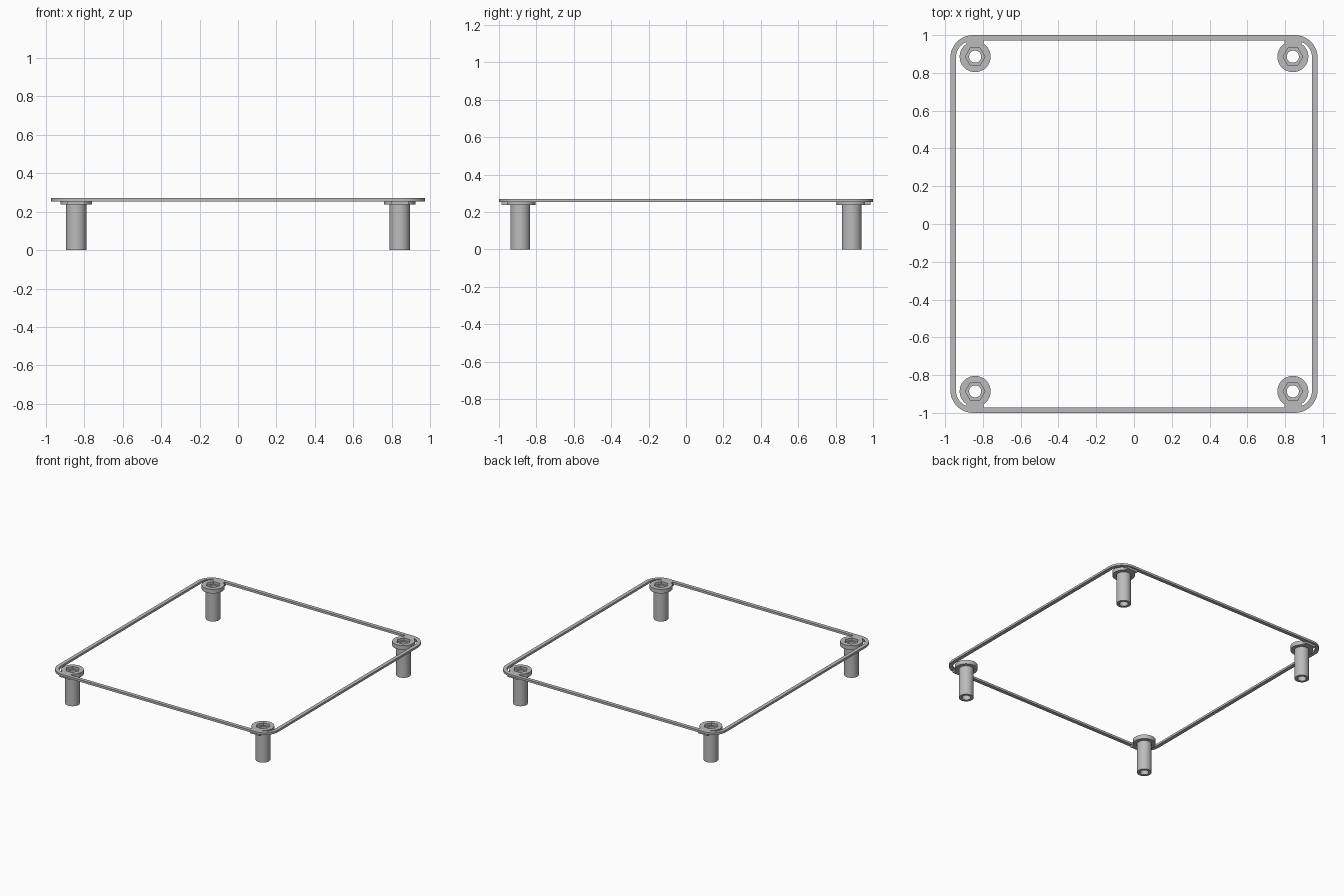
import bpy, bmesh
from math import cos, sin, pi, radians

cube = bpy.data.objects.get("Cube")
if cube:
    bpy.data.objects.remove(cube, do_unlink=True)

grey = bpy.data.materials.new("plain grey")
grey.use_nodes = True
grey.diffuse_color = (0.5, 0.5, 0.5, 1)
grey.node_tree.nodes["Principled BSDF"].inputs["Base Color"].default_value = (0.5, 0.5, 0.5, 1)

TOP = 0.27
HALF_X, HALF_Y = 0.972, 1.0
RIM, CORNER = 0.029, 0.12
POST_X, POST_Y = 0.841, 0.886
FLANGE_Z, FRAME_Z = 0.237, 0.253


def loft(name, rings):
    """Join a cyclic list of closed rings into a hollow solid."""
    bm = bmesh.new()
    loops = [[bm.verts.new(p) for p in ring] for ring in rings]
    n = len(loops[0])
    for a, b in zip(loops, loops[1:] + loops[:1]):
        for i in range(n):
            j = (i + 1) % n
            bm.faces.new((a[i], a[j], b[j], b[i]))
    finish(name, bm)


def finish(name, bm):
    bmesh.ops.recalc_face_normals(bm, faces=bm.faces)
    mesh = bpy.data.meshes.new(name)
    bm.to_mesh(mesh)
    bm.free()
    mesh.materials.append(grey)
    obj = bpy.data.objects.new(name, mesh)
    bpy.context.collection.objects.link(obj)
    bpy.ops.object.select_all(action='DESELECT')
    obj.select_set(True)
    bpy.context.view_layer.objects.active = obj
    bpy.ops.object.shade_smooth_by_angle(angle=radians(30))


def rounded_ring(inset, z, steps=12):
    """Rounded rectangle, inset from the outer edge."""
    pts = []
    for k, (sx, sy) in enumerate([(1, 1), (-1, 1), (-1, -1), (1, -1)]):
        for i in range(steps + 1):
            a = (k + i / steps) * pi / 2
            r = CORNER - inset
            pts.append((sx * (HALF_X - CORNER) + r * cos(a),
                        sy * (HALF_Y - CORNER) + r * sin(a), z))
    return pts


def round_ring(x, y, radius, z, hexagon=False, n=48):
    """Circle, or a hexagon sampled at the same angles."""
    pts = []
    for i in range(n):
        a = 2 * pi * i / n
        r = radius
        if hexagon:
            r *= cos(pi / 6) / cos(a % (pi / 3) - pi / 6)
        pts.append((x + r * cos(a), y + r * sin(a), z))
    return pts


# Thin rounded frame
loft("frame", [rounded_ring(0, FRAME_Z), rounded_ring(0, TOP),
               rounded_ring(RIM, TOP), rounded_ring(RIM, FRAME_Z)])

# Hollow flanged posts with a nut recess, each joined to the frame by a tab
for side, sx in (("left", 1), ("right", -1)):
    for end, sy in (("front", -1), ("back", 1)):
        x, y = sx * POST_X, sy * POST_Y
        profile = [(0.053, 0, False), (0.053, FLANGE_Z, False),
                   (0.082, FLANGE_Z, False), (0.082, TOP, False),
                   (0.052, TOP, True), (0.052, 0.25, True),
                   (0.032, 0.25, False), (0.032, 0, False)]
        loft(f"{end}_{side}_post", [round_ring(x, y, r, z, h) for r, z, h in profile])

        bm = bmesh.new()
        bmesh.ops.create_cube(bm, size=1)
        y0, y1 = POST_Y + 0.06, HALF_Y - RIM / 2
        bmesh.ops.scale(bm, verts=bm.verts, vec=(0.09, y1 - y0, TOP - FLANGE_Z))
        bmesh.ops.translate(bm, verts=bm.verts,
                            vec=(x, sy * (y0 + y1) / 2, (TOP + FLANGE_Z) / 2))
        finish(f"{end}_{side}_tab", bm)
